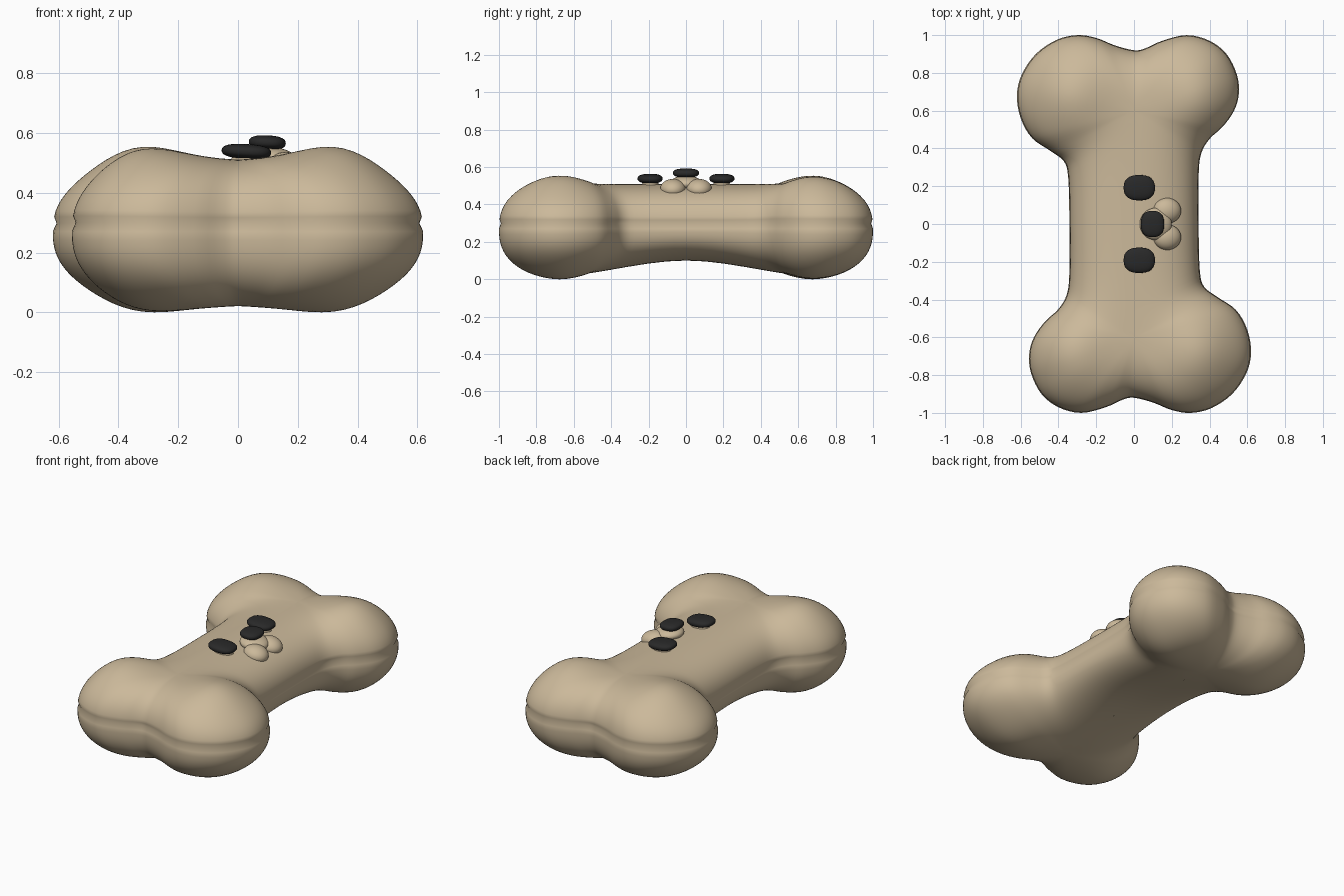
import bpy, bmesh, math
from mathutils import Vector

if "Cube" in bpy.data.objects:
    bpy.data.objects.remove(bpy.data.objects["Cube"])


def material(name, rgb):
    m = bpy.data.materials.new(name)
    m.diffuse_color = (*rgb, 1)
    m.use_nodes = True
    m.node_tree.nodes["Principled BSDF"].inputs["Base Color"].default_value = m.diffuse_color
    return m


TAN = material("warm_tan", (0.60, 0.485, 0.325))
BLACK = material("soft_black", (0.022, 0.022, 0.022))

# Right half of the bone outline, from the front notch to the back notch
HALF = [(0, -.92), (.1, -.945), (.2, -.985), (.3, -1), (.41, -.975), (.52, -.9),
        (.595, -.79), (.62, -.68), (.6, -.56), (.54, -.455), (.44, -.385),
        (.37, -.33), (.348, -.24), (.342, 0), (.342, .25), (.355, .37), (.40, .45),
        (.47, .515), (.53, .6), (.555, .69), (.545, .79), (.49, .9), (.4, .97),
        (.28, 1), (.15, .97), (.06, .93)]
CTRL = [Vector(p) for p in HALF] + [-Vector(p) for p in HALF]


def smooth_loop(pts, sub):
    out, n = [], len(pts)
    for i in range(n):
        a, b, c, d = (pts[(i + k) % n] for k in (-1, 0, 1, 2))
        for j in range(sub):
            t = j / sub
            out.append(.5 * (2 * b + (c - a) * t + (2 * a - 5 * b + 4 * c - d) * t * t
                             + (3 * b - a - 3 * c + d) * t ** 3))
    return out


def heights(x, y):
    lobe = math.exp(-((abs(x) - .36) / .2) ** 2 - ((abs(y) - .7) / .25) ** 2)
    t = min(abs(y) / .7, 1)
    return .238 + .075 * lobe, .17 + .08 * t * t * (3 - 2 * t) + .045 * lobe


def finish(bm, name, mat):
    bmesh.ops.recalc_face_normals(bm, faces=bm.faces)
    me = bpy.data.meshes.new(name)
    bm.to_mesh(me)
    bm.free()
    me.materials.append(mat)
    me.shade_smooth()
    ob = bpy.data.objects.new(name, me)
    bpy.context.collection.objects.link(ob)
    return ob


# Cushion body: the outline domes inward to a central spine, above and below
MID, STEPS = .26, 48
bm = bmesh.new()
rings = []
for p in smooth_loop(CTRL, 4):
    spine = Vector((0, max(-.6, min(.6, p.y * 1.6))))
    ring = []
    for k in range(STEPS + 1):
        a = math.pi * (k / STEPS - .5)
        r = max(math.cos(a), 0) ** .8
        h = math.copysign(abs(math.sin(a)) ** .8, a)
        q = spine + (p - spine) * r
        up, down = heights(q.x, q.y)
        z = MID + h * (up if h > 0 else down)
        # stitched seam groove just above the widest line
        if r > .8:
            q -= (p - spine).normalized() * .012 * math.exp(-((z - .29) / .011) ** 2)
        ring.append(bm.verts.new((q.x, q.y, z)))
    rings.append(ring)
for i, ring in enumerate(rings):
    nxt = rings[(i + 1) % len(rings)]
    for k in range(STEPS):
        bm.faces.new((ring[k], nxt[k], nxt[k + 1], ring[k + 1]))
bmesh.ops.remove_doubles(bm, verts=bm.verts, dist=.0015)
low = min(v.co.z for v in bm.verts)
for v in bm.verts:
    v.co.z -= low
finish(bm, "bone_cushion", TAN)


def pebble(name, centre, size, mat, power=1.0, tilt=0.0):
    """Rounded ellipsoid; a power below 1 makes it boxier."""
    bm = bmesh.new()
    bmesh.ops.create_uvsphere(bm, u_segments=32, v_segments=18, radius=1)
    for v in bm.verts:
        v.co = Vector([math.copysign(abs(c) ** power, c) * s for c, s in zip(v.co, size)])
    ob = finish(bm, name, mat)
    ob.location = centre
    ob.rotation_euler.y = tilt
    return ob


# Face: eyes on small pads, nose on a raised bridge, two muzzle puffs
for side, s in (("left", -1), ("right", 1)):
    pebble(side + "_eye_pad", (.035, s * .19, .505), (.06, .045, .03), TAN)
    pebble(side + "_eye", (.028, s * .192, .538), (.083, .067, .025), BLACK, .8, .06)
    pebble(side + "_muzzle_puff", (.175, s * .07, .485), (.075, .068, .05), TAN, 1, .2)
pebble("nose_bridge", (.115, 0, .515), (.085, .085, .038), TAN, 1, .1)
pebble("nose", (.098, 0, .568), (.062, .07, .024), BLACK, .8, .05)
